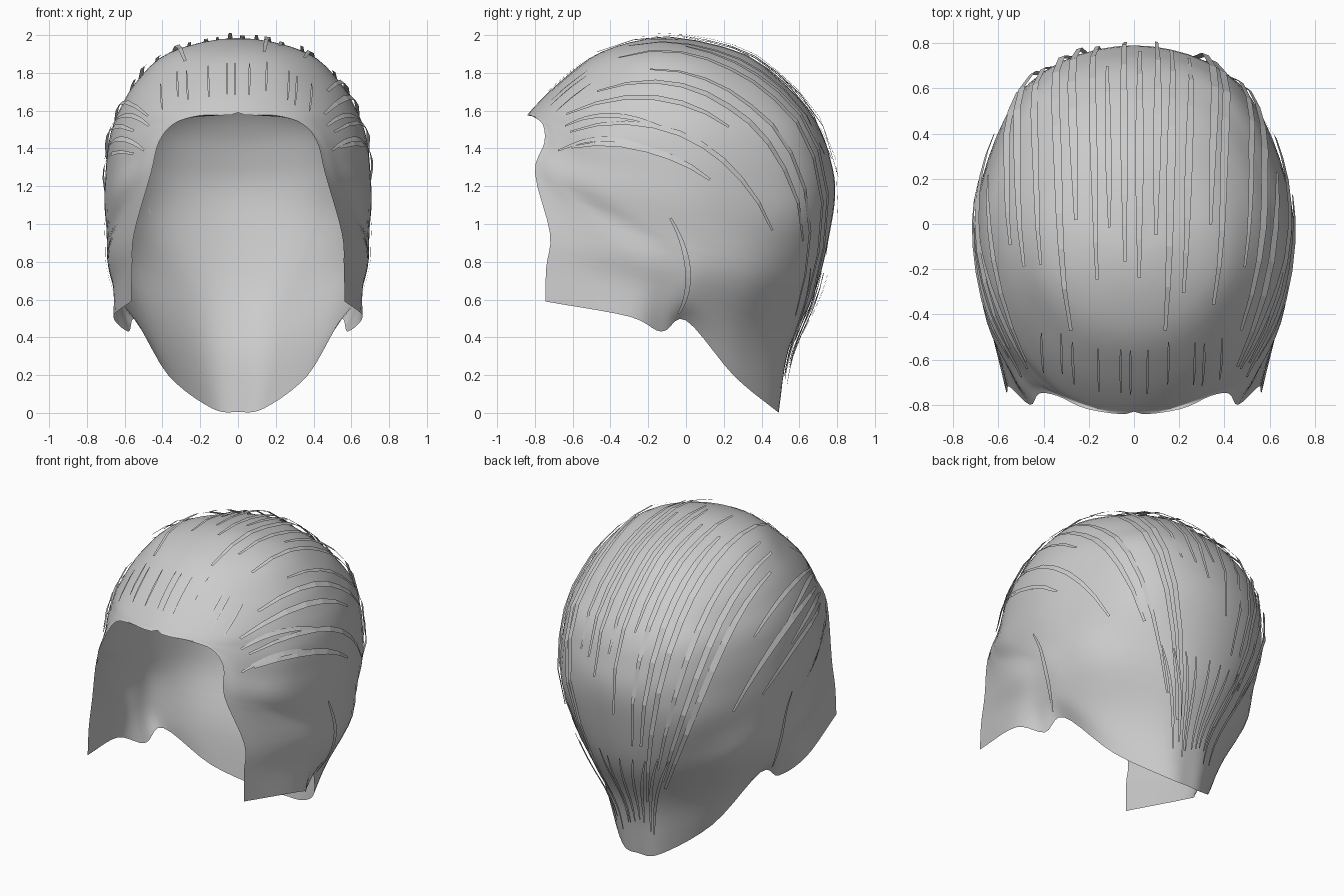
import bpy, bmesh, math, random
from mathutils import Vector
from mathutils.bvhtree import BVHTree

random.seed(4)
cube = bpy.data.objects.get("Cube")
if cube:
    bpy.data.objects.remove(cube, do_unlink=True)

# Single grey hair colour
hair = bpy.data.materials.new("hair_grey")
hair.use_nodes = True
GREY = (0.6, 0.6, 0.6, 1)
hair.diffuse_color = GREY
hair.node_tree.nodes["Principled BSDF"].inputs["Base Color"].default_value = GREY


def make_object(name, bm):
    mesh = bpy.data.meshes.new(name)
    bm.to_mesh(mesh)
    bm.free()
    mesh.materials.append(hair)
    obj = bpy.data.objects.new(name, mesh)
    bpy.context.collection.objects.link(obj)
    return obj


def spline(points, steps, before, after):
    """Smooth curve through points, with a phantom point at each end."""
    p = [before] + points + [after]
    out = []
    for a, b, c, d in zip(p, p[1:], p[2:], p[3:]):
        for k in range(steps):
            t = k / steps
            out.append(b + (c - a) * t / 2 + (a - 2.5 * b + 2 * c - d / 2) * t * t
                       + (1.5 * (b - c) + (d - a) / 2) * t ** 3)
    return out + [points[-1]]


def phantom(end, neighbour):
    if end.x == 0:
        return Vector((-neighbour.x, neighbour.y, neighbour.z))
    return 2 * end - neighbour


# Left-half hair sections, each from the front edge around to the back centre
crown = [
    [(0, -.45, 1.91), (.2, -.39, 1.91), (.34, -.22, 1.91), (.34, 0, 1.91), (.2, .21, 1.9), (0, .28, 1.91)],
    [(0, -.67, 1.75), (.3, -.57, 1.75), (.51, -.27, 1.75), (.52, .08, 1.75), (.32, .41, 1.75), (0, .51, 1.75)],
    [(0, -.83, 1.59), (.36, -.69, 1.6), (.59, -.33, 1.6), (.61, .1, 1.6), (.39, .52, 1.6), (0, .65, 1.6)],
    [(.2, -.82, 1.575), (.42, -.68, 1.53), (.63, -.34, 1.5), (.65, .12, 1.5), (.42, .58, 1.5), (0, .72, 1.48)],
    [(.34, -.76, 1.53), (.47, -.66, 1.46), (.65, -.35, 1.42), (.67, .13, 1.4), (.44, .61, 1.38), (0, .76, 1.36)],
]
sides = [
    [(.42, -.75, 1.43), (.51, -.65, 1.36), (.66, -.35, 1.3), (.685, .13, 1.27), (.45, .63, 1.22), (0, .79, 1.2)],
    [(.46, -.8, 1.27), (.55, -.65, 1.2), (.67, -.35, 1.12), (.69, .12, 1.05), (.46, .61, 1), (0, .77, 1)],
    [(.55, -.72, .95), (.67, -.34, .88), (.69, -.1, .85), (.68, .1, .8), (.56, .39, .74), (.26, .63, .68), (0, .69, .66)],
    [(.56, -.74, .77), (.655, -.3, .69), (.65, -.12, .64), (.62, .05, .6), (.46, .28, .46), (.2, .5, .36), (0, .545, .34)],
    [(.565, -.745, .59), (.66, -.3, .51), (.58, -.13, .43), (.54, 0, .49), (.37, .25, .2), (.14, .46, .025), (0, .49, .005)],
]

# Resample every section to the same count, then loft down from the crown
COLS = 30
rows = [[Vector((0, -.13, 1.985))] * (COLS + 1)]
for section in crown + sides:
    pts = [Vector(p) for p in section]
    rows.append(spline(pts, COLS // (len(pts) - 1), phantom(pts[0], pts[1]), phantom(pts[-1], pts[-2])))
columns = []
for col in zip(*rows):
    top = 2 * col[0] - col[1]
    top.z = col[1].z
    columns.append(spline(list(col), 4, top, 2 * col[-1] - col[-2]))

bm = bmesh.new()
grid = [[bm.verts.new((max(p.x, 0), p.y, p.z)) for p in col] for col in columns]
for left, right in zip(grid, grid[1:]):
    for i in range(len(left) - 1):
        bm.faces.new((left[i], left[i + 1], right[i + 1], right[i]))
bmesh.ops.remove_doubles(bm, verts=bm.verts[:], dist=.0005)
bmesh.ops.dissolve_degenerate(bm, edges=bm.edges[:], dist=.0001)
for face in bm.faces:
    face.smooth = True
surface = BVHTree.FromBMesh(bm)
shell = make_object("hair_shell", bm)
mirror = shell.modifiers.new("mirror", 'MIRROR')
mirror.merge_threshold = .001

CENTRE = Vector((0, 0, 1))


def on_hair(p, lift):
    """Project a point outward from the head centre onto the hair."""
    ray = p - CENTRE
    side = -1 if ray.x < 0 else 1
    ray.x = max(abs(ray.x), .002)
    ray.normalize()
    hit = surface.ray_cast(CENTRE, ray)[0]
    if hit is None:
        return None
    hit = hit + ray * lift
    return Vector((hit.x * side, hit.y, hit.z))


def add_strand(bm, start, bend, end, t0, t1, width, lift):
    """Tapered flat ribbon lying along a curve over the hair."""
    a, b, c = Vector(start), Vector(bend), Vector(end)
    steps = max(4, round((t1 - t0) * 14))
    previous = None
    for k in range(steps + 1):
        f = k / steps
        t = t0 + (t1 - t0) * f
        p = a * (1 - t) ** 2 + b * (2 * t * (1 - t)) + c * t * t
        tangent = (b - a) * (1 - t) + (c - b) * t
        across = tangent.cross(p - CENTRE).normalized()
        half = width * (.4 + .6 * math.sin(math.pi * f)) / 2
        mid = on_hair(p, lift)
        if mid is None:
            previous = None
            continue
        pair = [bm.verts.new(mid - across * half), bm.verts.new(mid + across * half)]
        if previous:
            bm.faces.new((previous[0], previous[1], pair[1], pair[0]))
        previous = pair


def combed(q):
    """Front, bend and nape points of a combed line; q runs right to left."""
    return ((.6 * q, -.7, 1.85 - .48 * q * q),
            (1.1 * q, .9 - .5 * q * q, 2.6 - 1.2 * q * q),
            (.22 * q, .55, .2))


# Long combed strands from forehead to nape
bm = bmesh.new()
COUNT = 22
for k in range(COUNT):
    q = -1 + 2 * (k + random.uniform(.25, .75)) / COUNT
    outer = abs(q) > .75
    t0 = random.uniform(.02, .06) if outer else random.uniform(.06, .3)
    t1 = random.uniform(.4, .7) if outer else random.uniform(.65, .97)
    add_strand(bm, *combed(q), t0, t1, random.uniform(.028, .042), random.uniform(.012, .03))
make_object("long_strands", bm)

# Short strands rising from the forehead
bm = bmesh.new()
for k in range(11):
    x = -.44 + .88 * k / 10 + random.uniform(-.03, .03)
    low = random.uniform(1.64, 1.78)
    add_strand(bm, (x, -.77, low), (x, -.65, low + .07), (x, -.55, low + .14), 0, 1, .012, .008)
make_object("front_strands", bm)

# Strands sweeping back from each temple
bm = bmesh.new()
for s in (-1, 1):
    for drop in (0, .16):
        add_strand(bm, (.5 * s, -.68, 1.55 - drop), (.64 * s, -.45, 1.68 - drop),
                   (.7 * s, -.08, 1.5 - drop), 0, 1, .03, .012)
make_object("temple_strands", bm)

# Wisps gathered at the nape
bm = bmesh.new()
for k in range(10):
    x = -.18 + .04 * k
    add_strand(bm, (2 * x, .7, .75), (x, .6, .5), (.8 * x, .55, random.uniform(.1, .25)),
               0, 1, .02, random.uniform(.01, .05))
make_object("nape_wisps", bm)

# Strand curling behind each sideburn
bm = bmesh.new()
for s in (-1, 1):
    add_strand(bm, (.69 * s, -.08, 1.03), (.7 * s, .08, .75), (.6 * s, -.04, .52), 0, 1, .03, .01)
make_object("sideburn_strands", bm)
